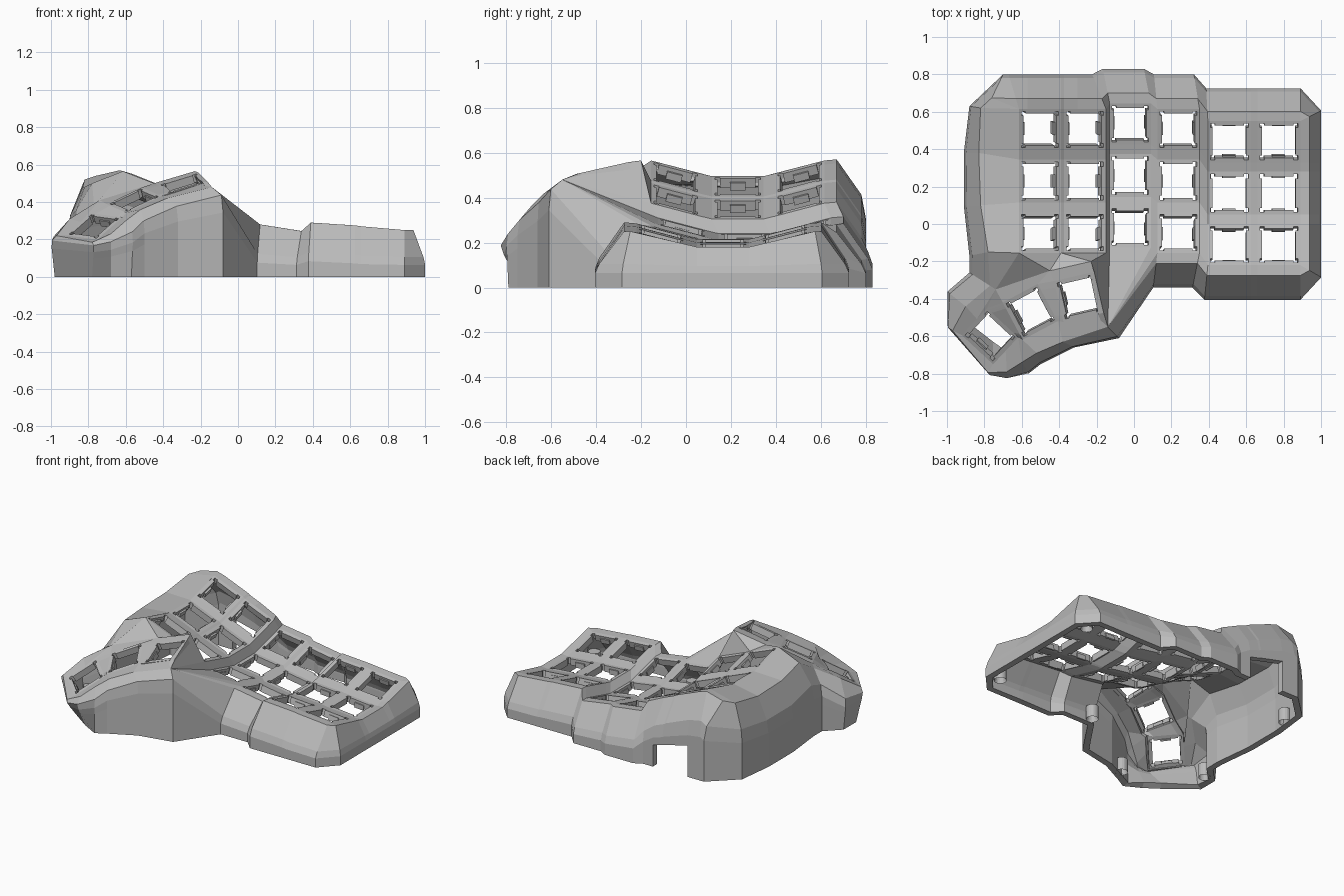
import bpy, bmesh
from math import sin, cos, radians
from mathutils import Vector as V, Matrix

cube = bpy.data.objects.get("Cube")
if cube:
    bpy.data.objects.remove(cube)

grey = bpy.data.materials.new("plain grey")
grey.use_nodes = True
grey.diffuse_color = (0.5, 0.5, 0.5, 1)
grey.node_tree.nodes["Principled BSDF"].inputs["Base Color"].default_value = (0.5, 0.5, 0.5, 1)


def finish(name, bm, thickness=0):
    """Clean the mesh, make an object and thicken it inwards if asked."""
    bmesh.ops.remove_doubles(bm, verts=bm.verts, dist=0.0001)
    bmesh.ops.dissolve_degenerate(bm, edges=bm.edges, dist=0.0001)
    mesh = bpy.data.meshes.new(name)
    bm.to_mesh(mesh)
    bm.free()
    mesh.materials.append(grey)
    obj = bpy.data.objects.new(name, mesh)
    bpy.context.collection.objects.link(obj)
    if thickness:
        mod = obj.modifiers.new("thickness", 'SOLIDIFY')
        mod.thickness = thickness
        mod.offset = -1


def face(bm, points):
    return bm.faces.new([bm.verts.new(p) for p in points])


# Columns: left x, right x, left height, right height, middle y
COLS = [(-.615, -.39, .495, .405, .23), (-.375, -.15, .395, .305, .23),
        (-.13, .09, .24, .21, .26), (.125, .35, .205, .17, .23),
        (.395, .625, .215, .20, .165), (.66, .89, .195, .175, .165)]
# Thumb keys: centre, turn in degrees, slope along and across
THUMB = [((-.77, -.60, .27), 47, .6, .1), ((-.555, -.47, .41), 28, .42, .2),
         ((-.295, -.39, .50), 13, .3, .22)]


def main(c, u, r, v):
    """Point on key plate of column c, row r (0 is the front)."""
    x0, x1, z0, z1, y = COLS[c]
    if r == 1:
        dy, dz = -.115 + .23 * v, 0
    elif r == 2:
        dy, dz = .165 + .22 * v, .012 + .058 * v
    else:
        dy, dz = -.385 + .22 * v, .07 - .058 * v
    return V((x0 + (x1 - x0) * u, y + dy, z0 + (z1 - z0) * u + dz))


def thumb(k, u, r, v):
    """Point on thumb key plate k."""
    centre, turn, sx, sy = THUMB[k]
    a = radians(turn)
    ex = V((cos(a), sin(a), sx)).normalized() * .23
    ey = V((-sin(a), cos(a), sy)).normalized() * .23
    return V(centre) + ex * (u - .5) + ey * (v - .5)


# Key plates: square holes with notched corners
STEPS = [0, .06, .11, .16, .84, .89, .94, 1]


def is_hole(i, j):
    square = i in (2, 3, 4) and j in (2, 3, 4)
    notch = i in (1, 2, 4, 5) and j in (1, 2, 4, 5)
    return square or notch


def key_grid(name, point, columns, rows):
    bm = bmesh.new()
    n = len(STEPS)

    def at(i, j):
        return point(i // n, STEPS[i % n], j // n, STEPS[j % n])

    for i in range(columns * n - 1):
        for j in range(rows * n - 1):
            if not is_hole(i % n, j % n):
                face(bm, [at(i, j), at(i + 1, j), at(i + 1, j + 1), at(i, j + 1)])
    finish(name, bm, .045)


key_grid("finger_key_plate", main, len(COLS), 3)
key_grid("thumb_key_plate", thumb, len(THUMB), 1)


# Switch clips: small tabs on two sides of each hole
def clips(name, point, columns, rows, crosswise):
    bm = bmesh.new()
    for c in range(columns):
        for r in range(rows):
            o = point(c, .5, r, .5)
            ex = (point(c, 1, r, .5) - o).normalized()
            ey = (point(c, .5, r, 1) - o).normalized()
            ez = ex.cross(ey).normalized()
            if c in crosswise:
                ex, ey = ey, ex
            rot = Matrix((ex, ey, ez)).transposed().to_4x4()
            for side in (-1, 1):
                m = Matrix.Translation(o + ex * side * .088 - ez * .035) @ rot
                size = Matrix.Diagonal((.012, .07, .035, 1))
                bmesh.ops.create_cube(bm, size=1, matrix=m @ size)
    bmesh.ops.recalc_face_normals(bm, faces=bm.faces)
    finish(name, bm)


clips("finger_switch_clips", main, len(COLS), 3, (4, 5))
clips("thumb_switch_clips", thumb, len(THUMB), 1, ())

# Outer wall: ring of (plate edge, rim, shoulder, base) sections, counter-clockwise
ring = []


def section(p, rim, low, base=None):
    ring.append((V(p), V(rim), V(low), V((*(base or low[:2]), 0))))


def edge(c, u, r, v, dx, dy):
    p = main(c, u, r, v)
    d = V((dx, dy, 0))
    low = p + d * .185
    low.z = max(p.z - .18, .08)
    reach = .08 if dx > .5 else .055
    section(p, p + d * reach + V((0, 0, .005)), low)


for c, u, dx in ((3, 0, -.12), (3, 1, -.2), (4, 0, -.1), (4, 1, 0), (5, 0, 0), (5, 1, 0)):
    edge(c, u, 0, 0, dx, -1)
edge(5, 1, 0, 0, .6, -.35)
for r, v in ((0, 1), (1, 0), (1, 1), (2, 0)):
    edge(5, 1, r, v, .6, 0)
edge(5, 1, 2, 1, .6, .3)
for c, u, dx in ((5, 1, 0), (5, 0, 0), (4, 1, 0), (4, 0, -.05), (3, 1, -.16), (3, 0, -.1),
                 (2, 1, -.2), (2, 0, -.2), (1, 1, -.4), (1, .33, 0), (1, 0, 0),
                 (0, 1, 0), (0, .2, 0), (0, 0, -.3)):
    edge(c, u, 2, 1, dx, 1 if c < 4 else .95)

# tall side beside the first column
section(main(0, 0, 2, 1), (-.76, .675, .54), (-.70, .80, .36))
section(main(0, 0, 2, 1), (-.82, .62, .52), (-.88, .63, .32))
section(main(0, 0, 1, 1), (-.83, .38, .48), (-.91, .38, .30))
section(main(0, 0, 1, 0), (-.82, .10, .48), (-.91, .10, .30))
section(main(0, 0, 0, 0), (-.78, -.15, .50), (-.88, -.17, .33))

# around the thumb keys, tucked in below the outermost one
back_left, back_mid, back_right = V((-.74, -.35, .41)), V((-.45, -.25, .50)), V((-.23, -.2, .565))
front_right = V((-.14, -.55, .48))
shoulder = (-.08, -.61, .43)
section(back_left, (-.77, -.33, .39), (-.88, -.26, .31))
section(thumb(0, .6, 0, 1), (-.90, -.44, .31), (-1, -.36, .20), (-.98, -.36))
section(thumb(0, 0, 0, 1), (-.97, -.57, .22), (-1, -.55, .19), (-.98, -.50))
section(thumb(0, 0, 0, 0), (-.78, -.795, .185), (-.77, -.81, .165), (-.78, -.66))
section(thumb(0, .5, 0, 0), (-.68, -.79, .23), (-.68, -.83, .18), (-.68, -.73))
section(thumb(0, 1, 0, 0), (-.60, -.74, .30), (-.56, -.80, .23), (-.57, -.79))
section(thumb(1, 0, 0, 0), (-.52, -.69, .36), (-.50, -.75, .29))
section(thumb(1, 1, 0, 0), (-.38, -.63, .42), (-.32, -.66, .37))
section(thumb(2, 1, 0, 0), front_right, shoulder)
section(front_right, front_right, shoulder)


def rows_of(s):
    p, rim, low, base = s
    return [p, rim, rim.lerp(low, .85), low.lerp(base, .2), low.lerp(base, .4), base]


def in_notch(p):
    return -.58 < p.x < -.28 and p.y > .7


bm = bmesh.new()
for k, s in enumerate(ring):
    a, b = rows_of(s), rows_of(ring[(k + 1) % len(ring)])
    # the back wall leaves an opening for the cable sockets
    count = 4 if in_notch(a[5]) and in_notch(b[5]) else 5
    for i in range(count):
        face(bm, [a[i], a[i + 1], b[i + 1], b[i]])
finish("outer_wall", bm, .045)

# Bridge between the thumb keys and the finger keys
m0, m1 = main(0, 0, 0, 0), main(0, 1, 0, 0)
m2, m3 = main(1, 0, 0, 0), main(1, 1, 0, 0)
m4, m5, m6 = main(2, 0, 0, 0), main(2, 1, 0, 0), main(3, 0, 0, 0)
b0, b1 = thumb(1, 0, 0, 1), thumb(1, 1, 0, 1)
a0, a1, c1 = thumb(2, 0, 0, 1), thumb(2, 1, 0, 1), thumb(0, 1, 0, 1)
bm = bmesh.new()
for points in ((c1, b0, back_left), (thumb(0, .6, 0, 1), c1, back_left),
               (b0, b1, back_mid, back_left), (b1, a0, back_mid),
               (a0, a1, back_right, back_mid),
               (thumb(2, 1, 0, 0), front_right, back_right, a1),
               (m0, back_left, back_mid), (m0, back_mid, m1),
               (m1, back_mid, back_right), (m1, back_right, m2),
               (m2, back_right, m3), (back_right, front_right, m3),
               (m3, front_right, m4), (m4, front_right, m5),
               (m5, front_right, m6)):
    f = face(bm, points)
    f.normal_update()
    if f.normal.z < 0:
        f.normal_flip()
finish("thumb_bridge", bm, .03)

# Screw posts inside the wall
bm = bmesh.new()
for x, y in ((.90, -.26), (.90, .60), (.13, -.26), (-.45, -.66), (-.90, -.37), (-.84, .50)):
    bmesh.ops.create_cone(bm, cap_ends=True, segments=20, radius1=.04, radius2=.04,
                          depth=.09, matrix=Matrix.Translation((x, y, .045)))
bm.normal_update()
bottoms = [f for f in bm.faces if f.normal.z < -.9]
bmesh.ops.inset_individual(bm, faces=bottoms, thickness=.018)
bmesh.ops.translate(bm, verts=list({v for f in bottoms for v in f.verts}), vec=(0, 0, .07))
finish("screw_posts", bm)
